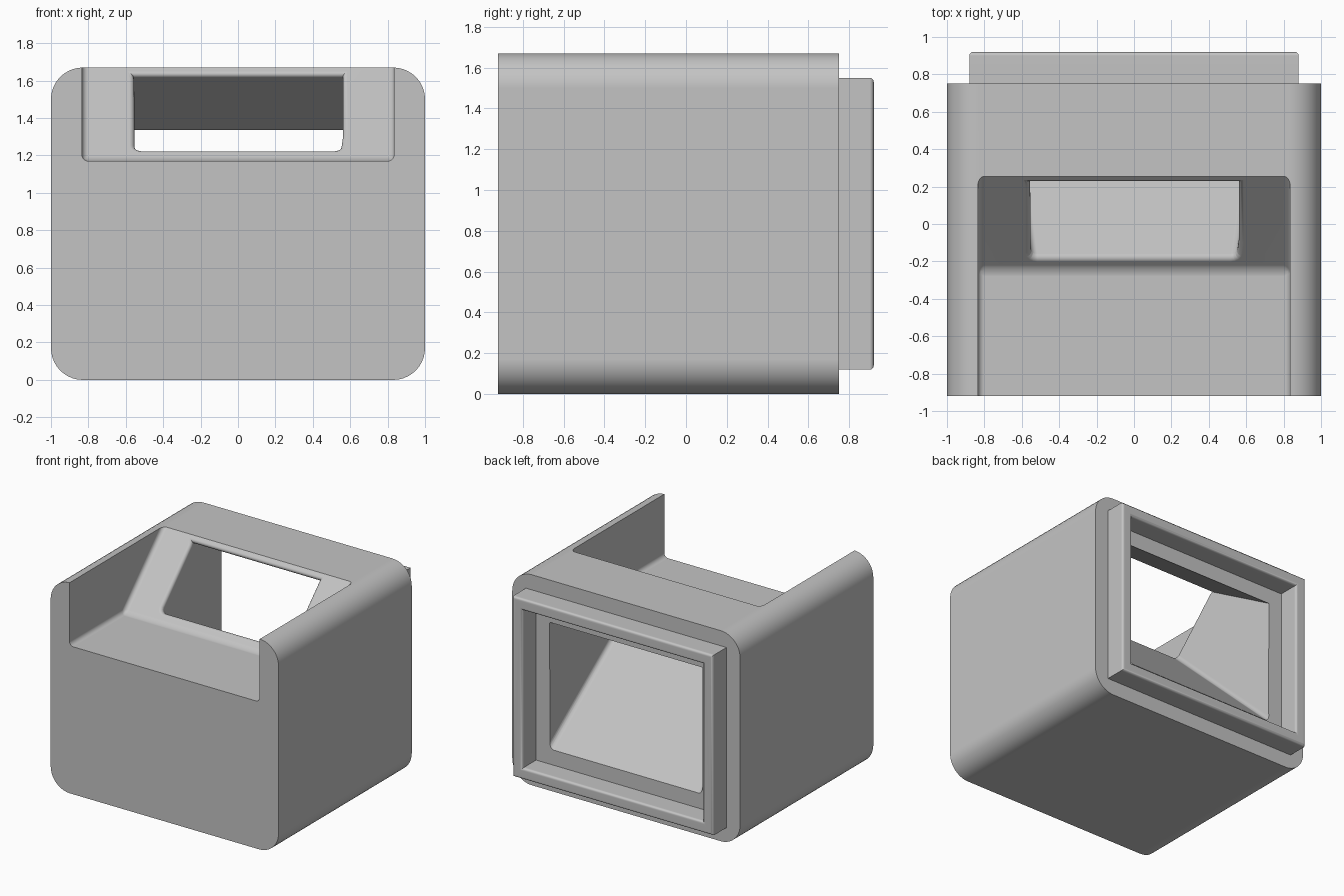
import bpy, bmesh, math
from mathutils import Vector

if "Cube" in bpy.data.objects:
    bpy.data.objects.remove(bpy.data.objects["Cube"])

grey = bpy.data.materials.new("light_grey")
grey.use_nodes = True
colour = (0.55, 0.55, 0.55, 1)
grey.diffuse_color = colour
grey.node_tree.nodes["Principled BSDF"].inputs["Base Color"].default_value = colour

BACK, FRONT, REAR = 0.75, -0.92, 0.92   # housing back, front, frame rear
FLOOR, TOP = 1.17, 1.67                 # notch floor, housing top
SLOPE = FLOOR + 0.245                   # slope plane is z = y + SLOPE


def make(name, bm):
    bmesh.ops.recalc_face_normals(bm, faces=bm.faces)
    mesh = bpy.data.meshes.new(name)
    bm.to_mesh(mesh)
    bm.free()
    mesh.materials.append(grey)
    obj = bpy.data.objects.new(name, mesh)
    bpy.context.collection.objects.link(obj)
    return obj


def loft(a, b):
    """Solid between two matching loops of points."""
    bm = bmesh.new()
    va, vb = [[bm.verts.new(p) for p in loop] for loop in (a, b)]
    n = len(va)
    bm.faces.new(va)
    bm.faces.new(vb)
    for i in range(n):
        j = (i + 1) % n
        bm.faces.new((va[i], va[j], vb[j], vb[i]))
    bmesh.ops.recalc_face_normals(bm, faces=bm.faces)
    return bm


def box(half_x, y0, y1, z0, z1):
    corners = [(-half_x, z0), (half_x, z0), (half_x, z1), (-half_x, z1)]
    return loft(*[[(x, y, z) for x, z in corners] for y in (y0, y1)])


def bevel(bm, rule, width, segments):
    edges = [e for e in bm.edges
             if e.calc_face_angle(0) > 0.3 and rule(*[v.co for v in e.verts])]
    bmesh.ops.bevel(bm, geom=edges, offset=width, segments=segments,
                    profile=0.5, affect='EDGES', clamp_overlap=False)


def cut(obj, cutters):
    """Subtract the cutters, bake the result and return it as a bmesh."""
    for c in cutters:
        m = obj.modifiers.new("cut", 'BOOLEAN')
        m.operation, m.solver, m.object = 'DIFFERENCE', 'EXACT', c
    graph = bpy.context.evaluated_depsgraph_get()
    bm = bmesh.new()
    bm.from_mesh(bpy.data.meshes.new_from_object(obj.evaluated_get(graph)))
    obj.modifiers.clear()
    for c in cutters:
        bpy.data.objects.remove(c)
    bmesh.ops.remove_doubles(bm, verts=bm.verts, dist=0.0002)
    return bm


def finish(obj, bm):
    for f in bm.faces:
        f.material_index = 0
    bm.to_mesh(obj.data)
    bm.free()
    bpy.ops.object.select_all(action='DESELECT')
    obj.select_set(True)
    bpy.context.view_layer.objects.active = obj
    bpy.ops.object.shade_smooth_by_angle(angle=math.radians(30))
    w = obj.modifiers.new("even_shading", 'WEIGHTED_NORMAL')
    w.keep_sharp = True


# Housing block with rounded long edges
bm = box(1, FRONT, BACK, 0, TOP)
bevel(bm, lambda a, b: abs(a.y - b.y) > 1, 0.17, 10)
housing = make("housing", bm)

# Open notch at the top front: flat floor, then a 45 degree slope
high = TOP + 0.2
side = [(FRONT - 0.2, FLOOR), (FLOOR - SLOPE, FLOOR),
        (high - SLOPE, high), (FRONT - 0.2, high)]
bm = loft(*[[(x, y, z) for y, z in side] for x in (-0.835, 0.835)])
bevel(bm, lambda a, b: (a.z < FLOOR + 0.01 or b.z < FLOOR + 0.01)
      and max(a.y, b.y) > -0.5, 0.035, 5)
notch = make("notch_cutter", bm)

# Flaring duct from the slope to the rear opening
low_y, top_y = -0.18, 0.215
mouth = [(-0.55, low_y, low_y + SLOPE), (0.55, low_y, low_y + SLOPE),
         (0.555, top_y, top_y + SLOPE), (-0.555, top_y, top_y + SLOPE)]
rear = [(-0.67, BACK, 0.33), (0.67, BACK, 0.33),
        (0.67, BACK, 1.335), (-0.67, BACK, 1.335)]
ends = [[Vector(m).lerp(Vector(r), t) for m, r in zip(mouth, rear)]
        for t in (-0.06, 1.03)]
bm = loft(*ends)
bevel(bm, lambda a, b: abs(a.y - b.y) > 0.8, 0.035, 4)
duct = make("duct_cutter", bm)

# Cut the housing and round the lip of the duct mouth
bm = cut(housing, [notch, duct])
bevel(bm, lambda a, b: all(abs(p.z - p.y - SLOPE) < 0.003 and abs(p.x) < 0.6
                           and p.y < 0.24 and p.y > -0.21 for p in (a, b)),
      0.03, 5)
finish(housing, bm)

# Raised rear frame with softened rim
frame = make("rear_frame", box(0.88, BACK, REAR, 0.12, 1.55))
pocket = make("pocket_cutter", box(0.79, BACK - 0.1, REAR + 0.1, 0.21, 1.46))
bm = cut(frame, [pocket])
bevel(bm, lambda a, b: min(a.y, b.y) > REAR - 0.01, 0.02, 4)
finish(frame, bm)
